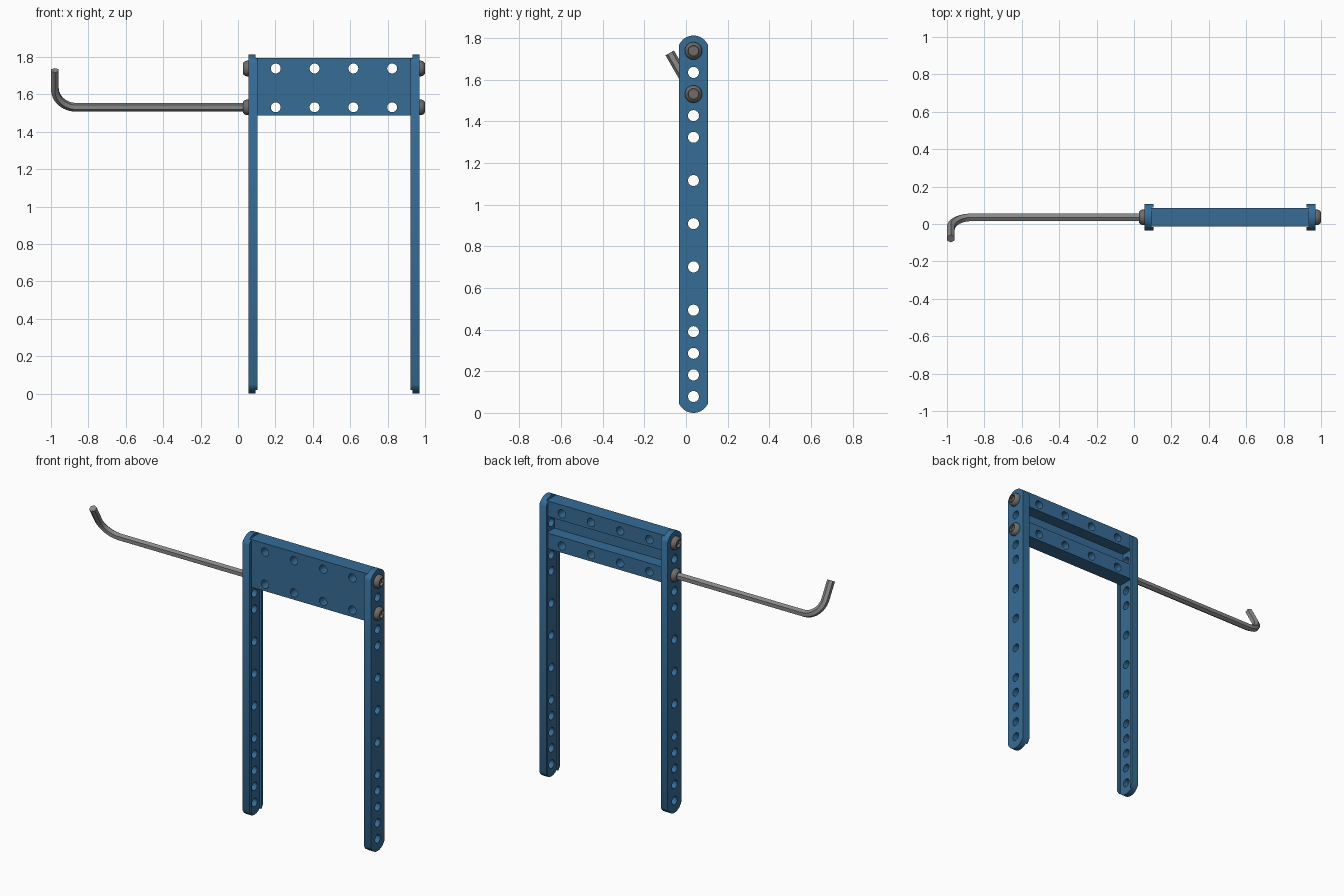
import bpy, bmesh, math
from mathutils import Vector

if "Cube" in bpy.data.objects:
    bpy.data.objects.remove(bpy.data.objects["Cube"])

CX, CY = 0.513, 0.036           # middle of the frame
OUT, GROOVE, INNER = 0.457, 0.42, 0.408   # leg faces, measured outward from CX
PITCH, Z0, HOLE = 0.10375, 0.0785, 0.0265
ROWS = (Z0 + 14 * PITCH, Z0 + 16 * PITCH)  # bolt heights


def material(name, rgb):
    m = bpy.data.materials.new(name)
    m.diffuse_color = (*rgb, 1)
    m.use_nodes = True
    m.node_tree.nodes["Principled BSDF"].inputs["Base Color"].default_value = m.diffuse_color
    return m


BLUE = material("blue_metal", (0.037, 0.150, 0.305))
STEEL = material("grey_steel", (0.25, 0.25, 0.25))
BOLT = material("dark_bolt_steel", (0.16, 0.148, 0.138))


def make(name, bm, mat=None):
    bmesh.ops.recalc_face_normals(bm, faces=bm.faces)
    mesh = bpy.data.meshes.new(name)
    bm.to_mesh(mesh)
    bm.free()
    ob = bpy.data.objects.new(name, mesh)
    bpy.context.collection.objects.link(ob)
    if mat:
        mesh.materials.append(mat)
    return ob


def loft(bm, rings):
    """Skin a list of equal point rings and cap both ends."""
    vs = [[bm.verts.new(p) for p in r] for r in rings]
    n = len(vs[0])
    for a, b in zip(vs, vs[1:]):
        for i in range(n):
            bm.faces.new((a[i], a[(i + 1) % n], b[(i + 1) % n], b[i]))
    bm.faces.new(vs[0])
    bm.faces.new(vs[-1])


def prism_x(bm, pts, x0, x1):
    loft(bm, [[(x, y, z) for y, z in pts] for x in (x0, x1)])


def circle(r, n, a, b, start=0.0):
    return [(a + r * math.cos(start + 2 * math.pi * i / n),
             b + r * math.sin(start + 2 * math.pi * i / n)) for i in range(n)]


def cut(ob, bm):
    cutter = make("cutter", bm)
    cutter.hide_render = True
    mod = ob.modifiers.new("cut", "BOOLEAN")
    mod.operation, mod.solver, mod.object = "DIFFERENCE", "EXACT", cutter
    select(ob)
    bpy.ops.object.modifier_apply(modifier=mod.name)
    bpy.data.objects.remove(cutter)


def select(ob):
    bpy.ops.object.select_all(action="DESELECT")
    ob.select_set(True)
    bpy.context.view_layer.objects.active = ob


def smooth(ob):
    select(ob)
    bpy.ops.object.shade_smooth_by_angle(angle=math.radians(30))


# Legs: round-ended bars with a shallow channel inside and a row of holes
R, H, W = 0.076, 1.812, 0.0705
half = math.asin(W / R)
arc = [-half + 2 * half * i / 16 for i in range(17)]
outline = [(CY + R * math.sin(a), R - R * math.cos(a)) for a in arc]
outline += [(CY - R * math.sin(a), H - R + R * math.cos(a)) for a in arc]
CH = 0.051
for side, label in ((-1, "left"), (1, "right")):
    bm = bmesh.new()
    prism_x(bm, outline, CX + side * INNER, CX + side * OUT)
    leg = make(label + "_leg", bm, BLUE)
    bm = bmesh.new()
    prism_x(bm, [(CY - CH, -1), (CY + CH, -1), (CY + CH, 3), (CY - CH, 3)],
            CX + side * (INNER - 0.1), CX + side * GROOVE)
    cut(leg, bm)
    bm = bmesh.new()
    for k in (0, 1, 2, 3, 4, 6, 8, 10, 12, 13, 14, 15, 16):
        prism_x(bm, circle(HOLE, 24, CY, Z0 + k * PITCH),
                CX + side * 0.38, CX + side * 0.5)
    cut(leg, bm)
    smooth(leg)

# Crosspiece: front plate with two solid rails behind it
f, b, w = CY - CH + 0.001, CY + CH - 0.001, CY - 0.028
zb, z1, z2, zt = 1.487, 1.587, 1.694, 1.794
bm = bmesh.new()
prism_x(bm, [(f, zb), (b, zb), (b, z1), (w, z1), (w, z2), (b, z2), (b, zt), (f, zt)],
        CX - GROOVE, CX + GROOVE)
cross = make("crosspiece", bm, BLUE)
bm = bmesh.new()
for z in ROWS:
    for i in (-1.5, -0.5, 0.5, 1.5):
        ring = circle(HOLE, 24, CX + i * 2 * PITCH, z)
        loft(bm, [[(x, y, zz) for x, zz in ring] for y in (-0.2, 0.3)])
cut(cross, bm)
smooth(cross)

# Button-head bolts with hexagonal sockets
HEAD = [(-0.10, 0.0255), (0.0, 0.0255), (0.0, 0.042), (0.010, 0.042), (0.018, 0.039),
        (0.025, 0.034), (0.030, 0.027)]
for side, label in ((-1, "left"), (1, "right")):
    for z, row in zip(ROWS, ("lower", "upper")):
        bm = bmesh.new()
        loft(bm, [[(CX + side * (OUT + u), y, zz) for y, zz in circle(r, 24, CY, z)]
                  for u, r in HEAD])
        bolt = make(f"{label}_{row}_bolt", bm, BOLT)
        bm = bmesh.new()
        prism_x(bm, circle(0.024, 6, CY, z, math.pi / 2),
                CX + side * (OUT + 0.012), CX + side * (OUT + 0.1))
        cut(bolt, bm)
        smooth(bolt)

# Hex key: six-sided rod with one bend, leaning forward
lean = Vector((0, -0.5, math.cos(math.pi / 6)))
along = Vector((-1, 0, 0))
across = along.cross(lean)
RB, END, TIP = 0.115, -0.979, 0.228
base = Vector((0, CY, ROWS[0]))
bend = base + Vector((END + RB, 0, 0)) + lean * RB   # bend centre
path = [(base + Vector((CX - OUT - 0.013, 0, 0)), lean)]
for i in range(13):
    t = math.pi / 2 * i / 12
    n = lean * math.cos(t) - along * math.sin(t)      # points to the bend centre
    path.append((bend - n * RB, n))
path.append((base + Vector((END, 0, 0)) + lean * TIP, -along))
bm = bmesh.new()
loft(bm, [[p + n * c + across * s for c, s in circle(0.0235, 6, 0, 0, math.pi / 6)]
          for p, n in path])
key = make("hex_key", bm, STEEL)
smooth(key)
